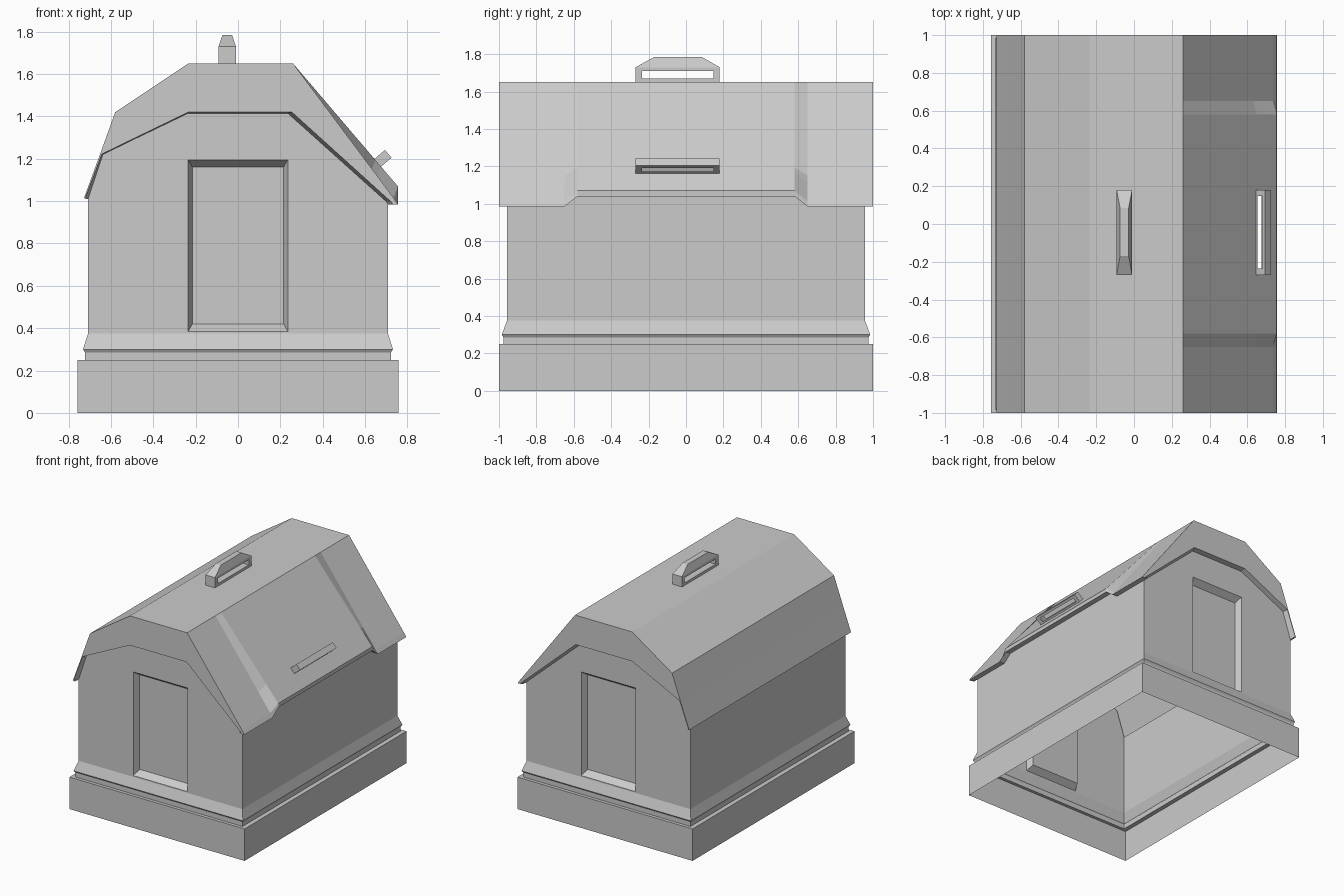
import bpy, bmesh
from mathutils import Matrix

if "Cube" in bpy.data.objects:
    bpy.data.objects.remove(bpy.data.objects["Cube"])


def make(name, polys, matrix=None):
    """Build a flat-shaded object from polygons given as point lists."""
    bm = bmesh.new()
    for p in polys:
        bm.faces.new([bm.verts.new(v) for v in p])
    bmesh.ops.remove_doubles(bm, verts=bm.verts, dist=0.0005)
    bmesh.ops.recalc_face_normals(bm, faces=bm.faces)
    me = bpy.data.meshes.new(name)
    bm.to_mesh(me)
    bm.free()
    ob = bpy.data.objects.new(name, me)
    bpy.context.collection.objects.link(ob)
    if matrix:
        ob.matrix_world = matrix
    return ob


def loft(rings):
    """Quads between consecutive closed rings."""
    out = []
    for a, b in zip(rings, rings[1:]):
        n = len(a)
        out += [[a[i], a[(i + 1) % n], b[(i + 1) % n], b[i]] for i in range(n)]
    return out


def rect(hx, hy, z):
    return [(-hx, -hy, z), (hx, -hy, z), (hx, hy, z), (-hx, hy, z)]


# plinth and flared skirting, open underneath
W, D, Z0 = 0.708, 0.957, 0.375
make("plinth_and_skirting", loft([
    rect(0.757, 1, 0), rect(0.757, 1, 0.25), rect(0.722, 0.975, 0.25),
    rect(0.722, 0.975, 0.285), rect(0.732, 0.985, 0.30), rect(W, D, Z0)]))

# walls with a gable and a recessed door panel at both ends
d, zb, zt = 0.235, 0.385, 1.195
walls = [[(-W, -D, Z0), (-W, D, Z0), (-W, D, 1.02), (-W, -D, 1.02)],
         [(W, -D, Z0), (W, D, Z0), (W, D, 1.0), (W, 0.65 * 1, 1.0),
          (W, 0.58, 1.05), (W, -0.58, 1.05), (W, -0.65, 1.0), (W, -D, 1.0)]]
for s in (-1, 1):
    outlines = [
        [(-W, Z0), (-d, Z0), (-d, 1.42), (-0.64, 1.22), (-W, 1.02)],
        [(d, Z0), (W, Z0), (W, 1.0), (d, 1.42)],
        [(-d, zt), (d, zt), (d, 1.42), (-d, 1.42)],
        [(-d, Z0), (d, Z0), (d, zb), (-d, zb)]]
    walls += [[(x, s * D, z) for x, z in o] for o in outlines]
    outer = [(x, s * D, z) for x, z in ((-d, zb), (d, zb), (d, zt), (-d, zt))]
    inner = [(x, s * (D - 0.05), z) for x, z in
             ((-0.215, 0.42), (0.215, 0.42), (0.215, 1.16), (-0.215, 1.16))]
    walls += loft([outer, inner]) + [inner]
make("walls_and_doors", walls)

# right roof slope: middle part raised, open under the side handle
RIDGE = (0.26, 1.65)


def slope_column(y):
    mid = abs(y) < 0.6
    ex, ez, bz = (0.755, 1.07, 1.04) if mid else (0.735, 1.015, 0.985)
    col = [(RIDGE[0] + (ex - RIDGE[0]) * t, y, RIDGE[1] + (ez - RIDGE[1]) * t)
           for t in (0, 0.785, 0.84, 1)]
    return col + [(0.755, y, bz), (W, y, bz + 0.005)]


cols = [slope_column(y) for y in (-1, -0.65, -0.58, -0.24, 0.155, 0.58, 0.65, 1)]
roof = []
for i, (a, b) in enumerate(zip(cols, cols[1:])):
    for j in range(5):
        if (i, j) != (3, 1):
            roof.append([a[j], b[j], b[j + 1], a[j + 1]])

# top and left slopes
top = [RIDGE, (-0.235, 1.65), (-0.58, 1.42), (-0.652, 1.22), (-0.727, 1.015), (-W, 1.01)]
for (x0, z0), (x1, z1) in zip(top, top[1:]):
    roof.append([(x0, -1, z0), (x0, 1, z0), (x1, 1, z1), (x1, -1, z1)])

# gable bands and their undersides
out_line = [(-0.727, 1.015), (-0.652, 1.22), (-0.58, 1.42), (-0.235, 1.65),
            RIDGE, (0.735, 1.015), (0.755, 0.985)]
in_line = [(-0.722, 1.012), (-0.643, 1.222), (-0.52, 1.282), (-0.235, 1.42),
           (0.255, 1.42), (0.725, 0.995), (0.73, 0.985)]
wall_line = [(-W, 1.01), (-0.638, 1.22), (-0.52, 1.278), (-0.235, 1.415),
             (0.235, 1.415), (0.70, 0.998), (W, 0.985)]
for s in (-1, 1):
    for line_a, ya, line_b, yb in ((out_line, 1, in_line, 1), (in_line, 1, wall_line, D)):
        for i in range(6):
            roof.append([(line_a[i][0], s * ya, line_a[i][1]),
                         (line_a[i + 1][0], s * ya, line_a[i + 1][1]),
                         (line_b[i + 1][0], s * yb, line_b[i + 1][1]),
                         (line_b[i][0], s * yb, line_b[i][1])])
make("roof", roof)


# slotted handles: box frame standing along local z, slot through local x
def handle(name, hw, h, slot, tapered, matrix):
    def loop(x, y0, y1, z0, z1):
        return [(x, y0, z0), (x, y1, z0), (x, y1, z1), (x, y0, z1)]
    o = [loop(x, -0.27, 0.18, 0, h) for x in (-hw, hw)]
    n = [loop(x, -0.235, 0.148, *slot) for x in (-hw, hw)]
    polys = loft([n[0], o[0]]) + loft([o[1], n[1]])
    sides = loft(o)
    polys += [sides[1], sides[3]]
    rim = sides[2]
    if tapered:
        cap = [(v[0] * 0.55, -0.17 if v[1] < 0 else 0.085, h + 0.055) for v in rim]
        polys += loft([rim, cap]) + [cap] + loft(n)
    else:
        polys.append(rim)
    make(name, polys, matrix)


handle("top_handle", 0.041, 0.08, (0.02, 0.06), True,
       Matrix.Translation((-0.051, 0, 1.65)))
handle("side_handle", 0.024, 0.065, (0.014, 0.046), False,
       Matrix.Translation((0.66, 0, 1.181)) @ Matrix.Rotation(0.864, 4, 'Y'))
